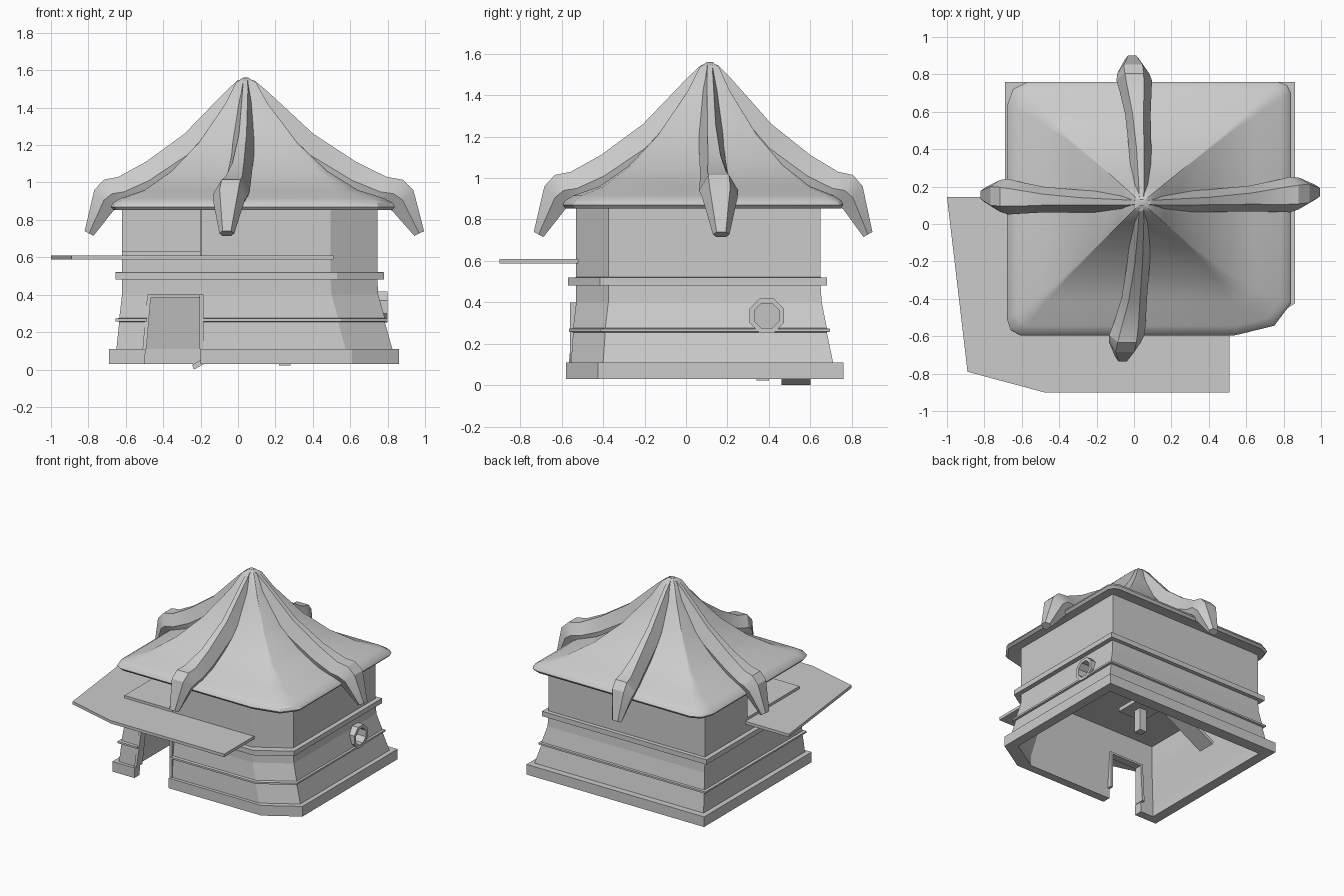
import bpy, bmesh, math
from mathutils import Vector

if "Cube" in bpy.data.objects:
    bpy.data.objects.remove(bpy.data.objects["Cube"])


def finish(name, bm, smooth=None):
    bmesh.ops.recalc_face_normals(bm, faces=bm.faces)
    me = bpy.data.meshes.new(name)
    bm.to_mesh(me)
    bm.free()
    ob = bpy.data.objects.new(name, me)
    bpy.context.collection.objects.link(ob)
    if smooth:
        bpy.ops.object.select_all(action='DESELECT')
        ob.select_set(True)
        bpy.context.view_layer.objects.active = ob
        bpy.ops.object.shade_smooth_by_angle(angle=math.radians(smooth))
    return ob


def loft(name, rings, closed=False, smooth=None):
    """Skin a list of equal-sized point rings; cap the ends unless closed."""
    bm = bmesh.new()
    vr = [[bm.verts.new(p) for p in r] for r in rings]
    n = len(vr[0])
    pairs = list(zip(vr, vr[1:])) + ([(vr[-1], vr[0])] if closed else [])
    for a, b in pairs:
        for i in range(n):
            j = (i + 1) % n
            bm.faces.new((a[i], a[j], b[j], b[i]))
    if not closed:
        bm.faces.new(vr[0])
        bm.faces.new(vr[-1])
    return finish(name, bm, smooth)


def prism(name, outline, z0, z1):
    return loft(name, [[(x, y, z) for x, y in outline] for z in (z0, z1)])


def box(name, x0, x1, y0, y1, z0, z1):
    return prism(name, [(x0, y0), (x1, y0), (x1, y1), (x0, y1)], z0, z1)


def octagon(x, r):
    return [(x, 0.39 + r * math.cos(math.pi / 8 + i * math.pi / 4),
             0.335 + r * math.sin(math.pi / 8 + i * math.pi / 4)) for i in range(8)]


def cut(ob, cutter):
    m = ob.modifiers.new("cut", 'BOOLEAN')
    m.operation, m.solver, m.object = 'DIFFERENCE', 'EXACT', cutter
    bpy.context.view_layer.objects.active = ob
    bpy.ops.object.modifier_apply(modifier=m.name)
    bpy.data.objects.remove(cutter)


# Walls: hollow shell with plinth and mouldings, front right corner cut off
def wall_ring(z, x0, x1, y0, y1, inset=0.0):
    x0, x1, y0, y1 = x0 + inset, x1 - inset, y0 + inset, y1 - inset
    return [(x0, y0, z), (x1 - 0.25, y0, z), (x1, y0 + 0.155, z), (x1, y1, z), (x0, y1, z)]


PLINTH = (-0.69, 0.86, -0.58, 0.76)
FOOT = (-0.65, 0.825, -0.555, 0.71)
BAND = (-0.655, 0.80, -0.565, 0.695)
LOW = (-0.635, 0.785, -0.545, 0.68)
MID = (-0.62, 0.75, -0.53, 0.655)
TRIM = (-0.655, 0.78, -0.57, 0.68)
UP = (-0.62, 0.745, -0.53, 0.65)
outer = [(0.03, PLINTH), (0.11, PLINTH), (0.11, FOOT), (0.255, LOW), (0.258, BAND), (0.272, BAND),
         (0.275, LOW), (0.40, MID), (0.48, UP), (0.481, TRIM), (0.52, TRIM), (0.521, UP), (0.88, UP)]
rings = [wall_ring(z, *r) for z, r in outer]
rings += [wall_ring(z, *r, 0.04) for z, r in ((0.88, UP), (0.42, UP), (0.11, FOOT), (0.03, FOOT))]
walls = loft("walls", rings, closed=True)
cut(walls, loft("door_cutter", [[(-0.50, y, 0.0), (-0.20, y, 0.0), (-0.20, y, 0.40), (-0.48, y, 0.40)]
                                for y in (-0.75, -0.40)]))
cut(walls, box("porch_cutter", -0.8, -0.195, -0.7, 0.12, 0.60, 1.0))
cut(walls, loft("window_cutter", [octagon(0.60, 0.075), octagon(1.0, 0.075)]))

# Window frame
loft("window_frame", [octagon(0.72, 0.065), octagon(0.80, 0.065),
                      octagon(0.80, 0.09), octagon(0.72, 0.09)], closed=True)

# Door frame
loft("left_jamb", [[(-0.51, y0, 0.11), (-0.49, y0, 0.11), (-0.49, -0.49, 0.11), (-0.51, -0.49, 0.11)]
                   for y0 in (-0.565,)] +
     [[(-0.485, -0.54, 0.40), (-0.465, -0.54, 0.40), (-0.465, -0.48, 0.40), (-0.485, -0.48, 0.40)]])
box("right_jamb", -0.205, -0.185, -0.56, -0.48, 0.11, 0.40)
box("lintel", -0.485, -0.185, -0.54, -0.48, 0.385, 0.40)

# Balcony deck and the recessed porch behind it
prism("balcony", [(-1, 0.145), (-0.89, -0.79), (-0.48, -0.90), (0.51, -0.90), (0.51, 0.145)], 0.587, 0.61)
box("porch_step", -0.62, -0.20, -0.53, 0.12, 0.595, 0.63)
box("porch_back_wall", -0.615, -0.17, 0.12, 0.15, 0.60, 0.87)
box("porch_side_wall", -0.20, -0.17, -0.52, 0.13, 0.60, 0.87)

# Interior ramp and small table
loft("ramp", [[(x, 0.46, z), (x, 0.60, z), (x - 0.01, 0.60, z + 0.025), (x - 0.01, 0.46, z + 0.025)]
              for x, z in ((-0.235, 0.0), (0.40, 0.36))])
box("table_leg", 0.22, 0.28, 0.34, 0.40, 0.022, 0.20)
box("table_top", 0.14, 0.36, 0.26, 0.48, 0.20, 0.23)

# Roof: concave pyramid with rounded eaves
PX, PY, PEAK = 0.04, 0.115, 1.56
X0, X1, Y0, Y1 = -0.68, 0.84, -0.595, 0.76
CORNERS = [(X0, Y0, 0.07, 0.09), (X1, Y0, -0.30, 0.17), (X1, Y1, -0.07, -0.06), (X0, Y1, 0.11, -0.13)]


def roof_ring(t, z):
    pts, k = [], max(t, 0.05) ** 3
    for i, (x, y, cx, cy) in enumerate(CORNERS):
        c = [(0, 1), (0.3, 0.3), (1, 0)]
        for a, b in (c if i % 2 == 0 else c[::-1]):
            px, py = (x - PX) * t + cx * a * k, (y - PY) * t + cy * b * k
            pts.append((PX + px, PY + py, z))
    return pts


loft("roof", [roof_ring(t, z) for t, z in (
    (0.02, 1.56), (0.07, 1.535), (0.15, 1.42), (0.35, 1.21), (0.55, 1.06), (0.75, 0.96),
    (0.93, 0.915), (0.985, 0.89), (1.0, 0.87), (0.98, 0.852), (0.88, 0.862))], smooth=30)

# Ribs: (top u, top z, bottom u, bottom z, half width at top, half width at side)
STATIONS = [(-0.02, 1.56, 0.0, 1.36, 0.010, 0.03), (0.05, 1.545, 0.04, 1.34, 0.012, 0.04),
            (0.12, 1.49, 0.10, 1.27, 0.014, 0.05), (0.38, 1.26, 0.35, 1.03, 0.020, 0.06),
            (0.62, 1.11, 0.58, 0.91, 0.030, 0.068), (0.79, 1.03, 0.72, 0.87, 0.045, 0.085),
            (0.88, 1.015, 0.78, 0.865, 0.050, 0.095), (0.94, 0.96, 0.82, 0.85, 0.050, 0.085),
            (1.0, 0.74, 0.945, 0.715, 0.022, 0.04)]


def rib(name, direction, reach, drift):
    d = Vector(direction)
    side = Vector((abs(d.y), abs(d.x), 0))
    rings = []
    for tu, tz, bu, bz, tw, w in STATIONS:
        off = side * drift * max(tu, 0) ** 2
        top = Vector((PX, PY, tz)) + d * reach * tu + off
        bot = Vector((PX, PY, bz)) + d * reach * bu + off
        mid = top.lerp(bot, 0.5)
        rings.append([top - side * tw, top + side * tw, mid + side * w,
                      bot + side * w * 0.6, bot - side * w * 0.6, mid - side * w])
    loft(name, rings, smooth=25)


rib("left_rib", (-1, 0, 0), 0.86, 0.04)
rib("right_rib", (1, 0, 0), 0.955, 0.055)
rib("front_rib", (0, -1, 0), 0.85, -0.10)
rib("back_rib", (0, 1, 0), 0.785, -0.05)
